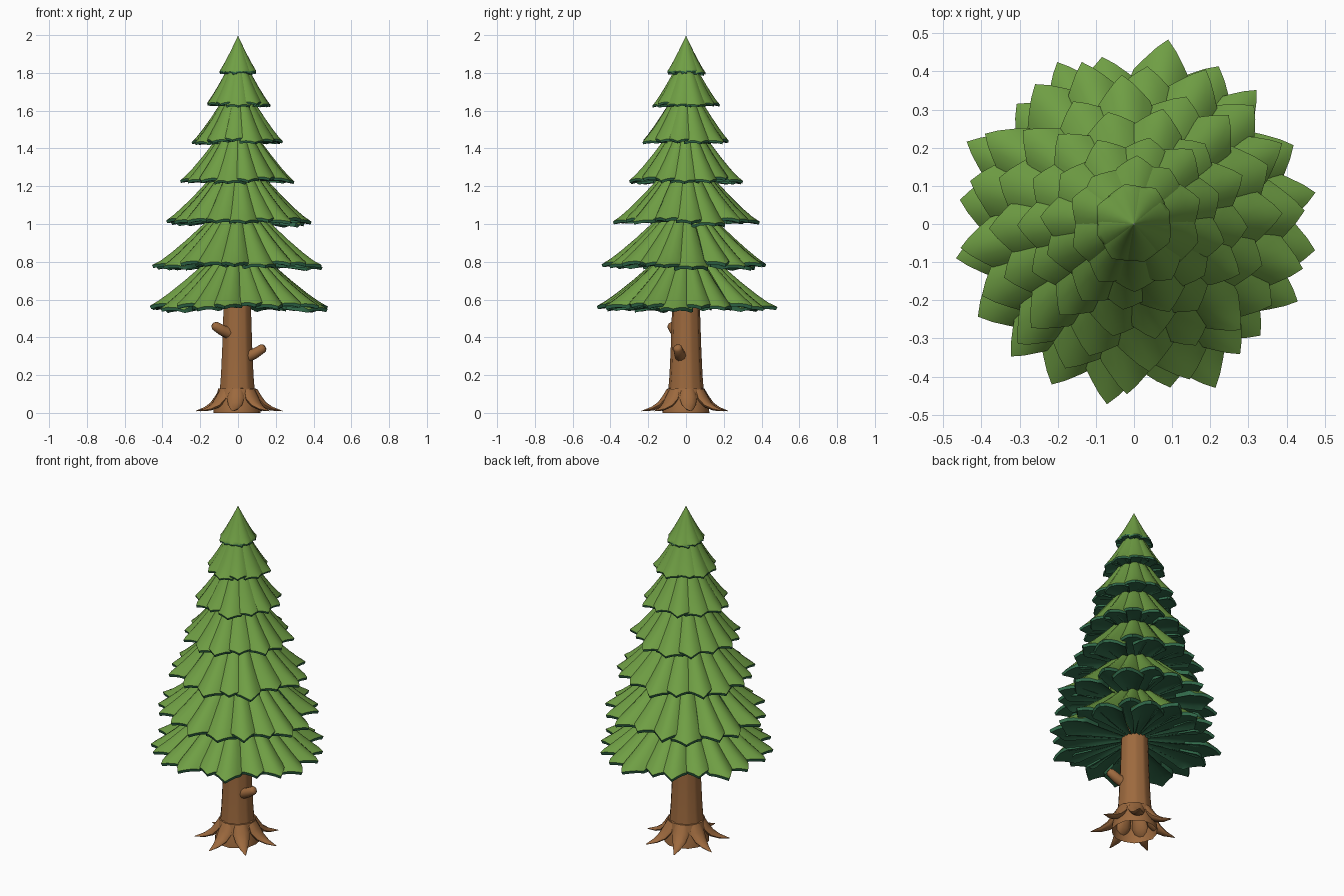
import bpy, bmesh, math, random
from mathutils import Vector, Matrix

if "Cube" in bpy.data.objects:
    bpy.data.objects.remove(bpy.data.objects["Cube"])

random.seed(11)


def material(name, rgb):
    m = bpy.data.materials.new(name)
    m.diffuse_color = (*rgb, 1)
    m.use_nodes = True
    m.node_tree.nodes["Principled BSDF"].inputs["Base Color"].default_value = m.diffuse_color
    return m


LEAF = material("leaf green", (0.16, 0.345, 0.058))
UNDER = material("shaded green", (0.032, 0.15, 0.072))
BARK = material("bark brown", (0.335, 0.142, 0.048))


def finish(bm, name, mats, angle=35):
    bmesh.ops.recalc_face_normals(bm, faces=bm.faces)
    mesh = bpy.data.meshes.new(name)
    bm.to_mesh(mesh)
    bm.free()
    for m in mats:
        mesh.materials.append(m)
    ob = bpy.data.objects.new(name, mesh)
    bpy.context.collection.objects.link(ob)
    bpy.ops.object.select_all(action='DESELECT')
    ob.select_set(True)
    bpy.context.view_layer.objects.active = ob
    bpy.ops.object.shade_smooth_by_angle(angle=math.radians(angle))
    return ob


def tube(bm, path, radii, sides, wave=lambda i: 1.0, caps=True, flat=1.0):
    """Tapering tube along a path, kept above the ground."""
    pts = [Vector(p) for p in path]
    rings = []
    for k, p in enumerate(pts):
        d = (pts[min(k + 1, len(pts) - 1)] - pts[max(k - 1, 0)]).normalized()
        side = d.cross(Vector((0, 0, 1)))
        side = side.normalized() if side.length > 1e-4 else Vector((1, 0, 0))
        up = side.cross(d) * flat
        ring = []
        for i in range(sides):
            a = math.tau * i / sides
            v = p + (side * math.cos(a) + up * math.sin(a)) * radii[k] * wave(i)
            v.z = max(v.z, 0)
            ring.append(bm.verts.new(v))
        rings.append(ring)
    for a, b in zip(rings, rings[1:]):
        for i in range(sides):
            j = (i + 1) % sides
            bm.faces.new((a[i], a[j], b[j], b[i]))
    if caps:
        bm.faces.new(rings[0])
        bm.faces.new(rings[-1])


STEPS = (0.01, 0.2, 0.4, 0.6, 0.78, 0.9, 1.0)
ACROSS = (-1, -0.7, -0.35, 0, 0.35, 0.7, 1)


def leaf(bm, angle, R, zb, H, half, length, lift, thick):
    """Pointed, strongly arched leaf with a shallow folded underside."""
    rot = Matrix.Rotation(angle, 3, 'Z')

    def top_point(s, v):
        t = s * length * (1 - 0.19 * abs(v) ** 1.2 * s ** 2)
        w = R * s * half * (0.84 if s == 1 else 1)
        z = zb + H * max(1 - t, 0) ** 1.17 + (lift + thick) * s - 0.78 * w * v * v
        return Vector((R * t, v * w, z))

    top, low = [], []
    for s in STEPS:
        rt, rl = [], []
        for v in ACROSS:
            p = top_point(s, v)
            rim_z = top_point(1, v).z - thick
            fold = 0.14 * R * half * (1 - abs(v)) * 4 * s * (1 - s)
            q = Vector((p.x * 0.985, p.y * 0.97, rim_z * s + (zb + 0.09 * R) * (1 - s) + fold))
            q.z = min(q.z, p.z - 0.002)
            rt.append(bm.verts.new(rot @ p))
            rl.append(bm.verts.new(rot @ q))
        top.append(rt)
        low.append(rl)
    n = len(ACROSS) - 1

    def face(vs, mat):
        bm.faces.new(vs).material_index = mat
    for k in range(len(STEPS) - 1):
        for j in range(n):
            for grid, mat in ((top, 0), (low, 1)):
                face((grid[k][j], grid[k][j + 1], grid[k + 1][j + 1], grid[k + 1][j]), mat)
        for j in (0, n):
            if k > 2:
                face((top[k][j], low[k][j], low[k + 1][j], top[k + 1][j]), 1)
    for j in range(n):
        face((top[-1][j], top[-1][j + 1], low[-1][j + 1], low[-1][j]), 1)


# Foliage tiers: rim radius, rim height, cone height, leaf count
TIERS = ((0.488, 0.53, 0.43, 20), (0.455, 0.753, 0.43, 18), (0.392, 0.983, 0.43, 16),
         (0.31, 1.203, 0.41, 14), (0.248, 1.412, 0.38, 12), (0.183, 1.612, 0.32, 10),
         (0.109, 1.79, 0.207, 8))
for idx, (R, zb, H, n) in enumerate(TIERS):
    bm = bmesh.new()
    turn = math.radians(-8) + idx * math.pi / n * 1.5
    scale = min(1, R * 2.8)
    for i in range(n):
        odd = i % 2
        a = turn + math.tau * (i + random.uniform(-0.15, 0.15)) / n
        half = math.tan(math.pi / n) * (1.08 if odd else 1.3)
        leaf(bm, a, R, zb, H, half * random.uniform(0.93, 1.07),
             random.uniform(0.96, 1.01) if odd else random.uniform(0.9, 0.99),
             0.014 * odd * scale, 0.006 + 0.022 * R)
    finish(bm, f"foliage_tier_{idx + 1}", (LEAF, UNDER), 40)

# Trunk with shallow bark grooves
bm = bmesh.new()
zs = (0.1, 0.2, 0.35, 0.5, 0.62)
tube(bm, [(-0.004, 0, z) for z in zs], (0.096, 0.088, 0.081, 0.076, 0.073), 30,
     lambda i: 0.95 if i % 3 == 0 else 1.0, caps=False)
finish(bm, "trunk", (BARK,), 45)

# Flared collar where the roots leave the trunk, open underneath
bm = bmesh.new()
tube(bm, [(-0.004, 0, z) for z in (0, 0.03, 0.08, 0.128, 0.132)],
     (0.127, 0.124, 0.112, 0.101, 0.086), 14, lambda i: 1.0 if i % 2 else 0.97, caps=False)
finish(bm, "root_collar", (BARK,), 40)

# Seven broad roots tapering to points
for k in range(7):
    a = math.radians(-45 + k * 360 / 7)
    c, s = math.cos(a), math.sin(a)
    bm = bmesh.new()
    profile = ((0.085, 0.12), (0.106, 0.076), (0.138, 0.042), (0.18, 0.022), (0.236, 0.01))
    tube(bm, [(r * c, r * s, z) for r, z in profile], (0.036, 0.046, 0.037, 0.022, 0.003), 10,
         flat=0.5)
    finish(bm, f"root_{k + 1}", (BARK,), 60)

# Broken branch stubs with rounded ends
STUBS = (((-0.03, -0.03, 0.415), (-0.085, -0.06, 0.438), (-0.122, -0.076, 0.461),
          (-0.132, -0.081, 0.467)),
         ((0.03, -0.02, 0.29), (0.09, -0.036, 0.315), (0.133, -0.044, 0.343),
          (0.143, -0.046, 0.349)))
for k, path in enumerate(STUBS):
    bm = bmesh.new()
    tube(bm, path, (0.034, 0.028, 0.024, 0.014), 10)
    finish(bm, f"branch_stub_{k + 1}", (BARK,), 60)
